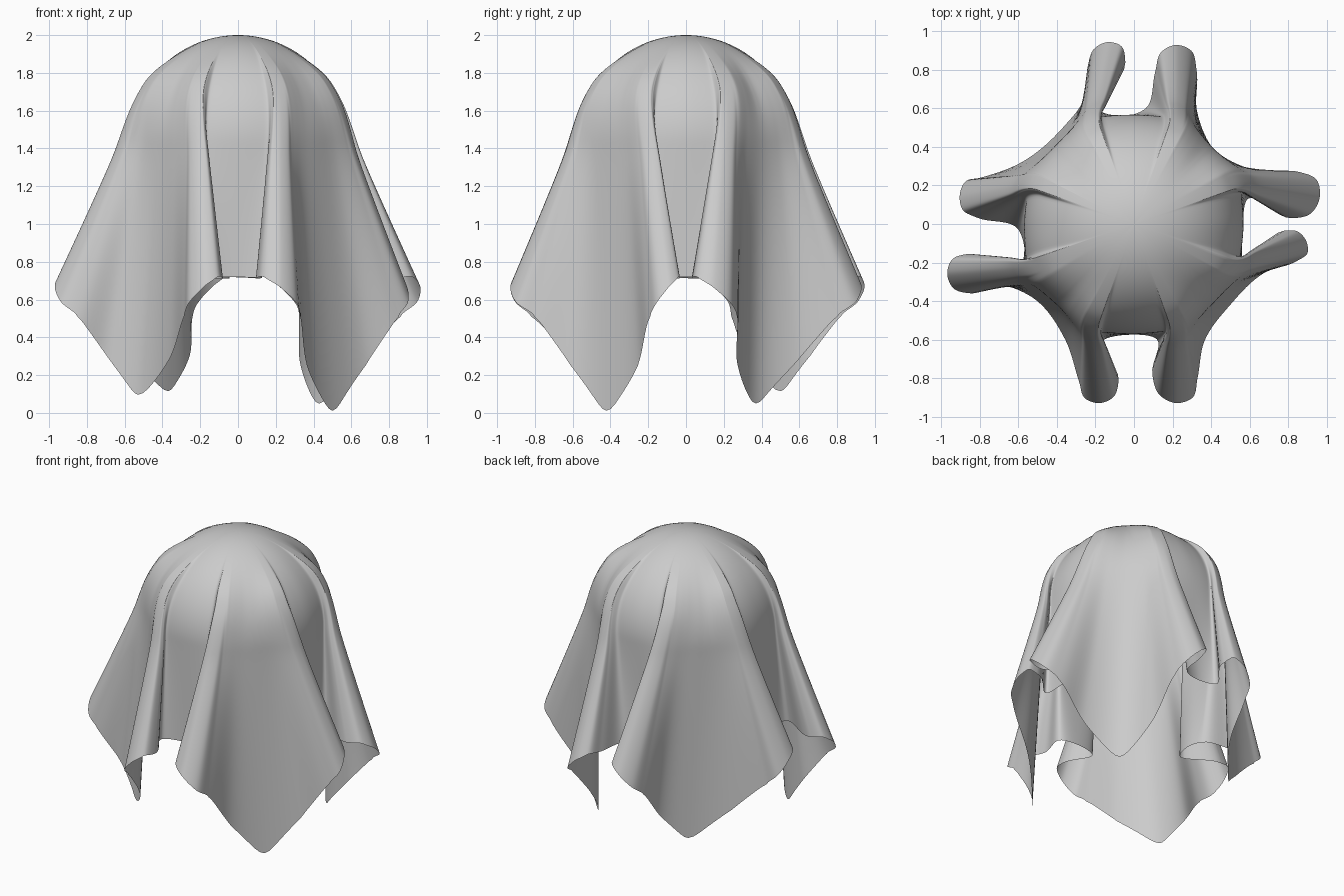
import bpy, math
from mathutils import Vector

if "Cube" in bpy.data.objects:
    bpy.data.objects.remove(bpy.data.objects["Cube"])

R, CZ = 0.57, 1.43          # hidden ball that the sheet rests on
STEPS, RINGS = 8, 64

# Each side (front, right, back, left): hem middle, fold before it, fold after it.
# Fold points in plan: neck, inner bulge, tip, outer bulge.
SIDES = [
    ((-.02, -.575), [(-.165, -.61), (-.08, -.81), (-.18, -.93), (-.285, -.82)],
                    [(.12, -.60), (.095, -.78), (.22, -.93), (.33, -.80)]),
    ((.565, -.03), [(.57, -.19), (.78, -.035), (.895, -.09), (.85, -.19)],
                   [(.59, .13), (.82, .03), (.965, .14), (.86, .27)]),
    ((-.06, .56), [(.06, .60), (.11, .79), (.22, .93), (.325, .80)],
                  [(-.18, .59), (-.045, .84), (-.135, .945), (-.24, .82)]),
    ((-.57, -.12), [(-.60, -.03), (-.82, .035), (-.905, .15), (-.80, .24)],
                   [(-.60, -.26), (-.86, -.155), (-.97, -.26), (-.85, -.36)]),
]
CORNERS = [(.50, -.42, -.02), (.43, .37, .02), (-.37, .50, .09), (-.53, -.38, .07)]
FOLD_Z = (.715, .71, .67, .52)
FOLD_A = (17, 19, 23, 28)   # where each fold line leaves the dome, degrees from side centre


def fold(points, corner, azimuth, sign):
    """Hem controls (x, y, z, angle) from neck out to the panel beside the corner."""
    neck, inner, tip, outer = [Vector((x, y, z, azimuth + sign * a))
                               for (x, y), z, a in zip(points, FOLD_Z, FOLD_A)]
    c = (inner + outer) / 2
    # rounded shoulders either side of the tip
    s1 = c + .74 * (inner - c) + .74 * (tip - c)
    s2 = c + .74 * (outer - c) + .74 * (tip - c)
    t = math.radians(azimuth + 90)
    m = (outer + Vector((*corner, azimuth + sign * 45))) / 2
    m.x -= sign * .05 * math.cos(t)
    m.y -= sign * .05 * math.sin(t)
    return [neck, inner, s1, tip, s2, outer, m]


# Hem control loop, counterclockwise from the right half of the front-left corner
ctrl = []
for k, (mid, before, after) in enumerate(SIDES):
    az = -90 + 90 * k
    ctrl += fold(before, CORNERS[k - 1], az, -1)[::-1]
    ctrl.append(Vector((*mid, .72, az)))
    ctrl += fold(after, CORNERS[k], az, 1)
    ctrl.append(Vector((*CORNERS[k], az + 45)))


def control(i):
    """Looping control access with the angle unwrapped."""
    turns, j = divmod(i, len(ctrl))
    return ctrl[j] + Vector((0, 0, 0, 360 * turns))


# Smooth plan curve, straight hem heights
hem = []
for i in range(len(ctrl)):
    p0, p1, p2, p3 = (control(i + j) for j in (-1, 0, 1, 2))
    d0, d1, d2 = ((q - p).xy.length for p, q in ((p0, p1), (p1, p2), (p2, p3)))
    # tangents weighted by spacing, so uneven points do not overshoot
    m1 = ((p1 - p0) / d0 * d1 + (p2 - p1) / d1 * d0) / (d0 + d1) * d1
    m2 = ((p2 - p1) / d1 * d2 + (p3 - p2) / d2 * d1) / (d1 + d2) * d1
    for s in range(STEPS):
        t = s / STEPS
        p = ((2 * t ** 3 - 3 * t * t + 1) * p1 + (t ** 3 - 2 * t * t + t) * m1
             + (3 * t * t - 2 * t ** 3) * p2 + (t ** 3 - t * t) * m2)
        p.z = p1.z + (p2.z - p1.z) * t
        p.w = p1.w + (p2.w - p1.w) * t
        hem.append(p)
n = len(hem)
for _ in range(3):          # round off the hem corners and even out the ray angles
    old = [p.copy() for p in hem]
    for i, p in enumerate(hem):
        p.z = (old[i - 1].z + 2 * old[i].z + old[(i + 1) % n].z) / 4
        prev = old[i - 1].w - (360 if i == 0 else 0)
        nxt = old[(i + 1) % n].w + (360 if i == n - 1 else 0)
        p.w = (prev + 2 * old[i].w + nxt) / 4


def flare(l):
    x = max(0, l - .6)
    return x * x / (x + .12)


# Sheet surface: rays over the dome, hanging and flaring out to the hem
verts, faces = [(0, 0, CZ + R)], []
quarter = R * math.pi / 2
for r in range(1, RINGS + 1):
    for p in hem:
        length = quarter + CZ - p.z
        l = length * r / RINGS
        ang = math.radians(p.w)
        ca, sa = math.cos(ang), math.sin(ang)
        th = min(l / R, math.pi / 2)
        # folds stand slightly off the shoulder of the dome
        lift = .045 * min(1, max(0, (p.xy.length - R) / .3)) * math.exp(-((l - .62) / .19) ** 2)
        rad = (R + lift) * math.sin(th)
        z = CZ + (R + lift) * math.cos(th) - max(0, l - quarter)
        w = flare(l) / flare(length)
        verts.append((rad * ca + w * (p.x - R * ca), rad * sa + w * (p.y - R * sa), z))
for i in range(n):
    j = (i + 1) % n
    faces.append((0, 1 + i, 1 + j))
    for r in range(RINGS - 1):
        o = 1 + r * n
        faces.append((o + i, o + n + i, o + n + j, o + j))

mesh = bpy.data.meshes.new("draped_sheet")
mesh.from_pydata(verts, [], faces)
mesh.polygons.foreach_set("use_smooth", [True] * len(mesh.polygons))
sheet = bpy.data.objects.new("draped_sheet", mesh)
bpy.context.collection.objects.link(sheet)
